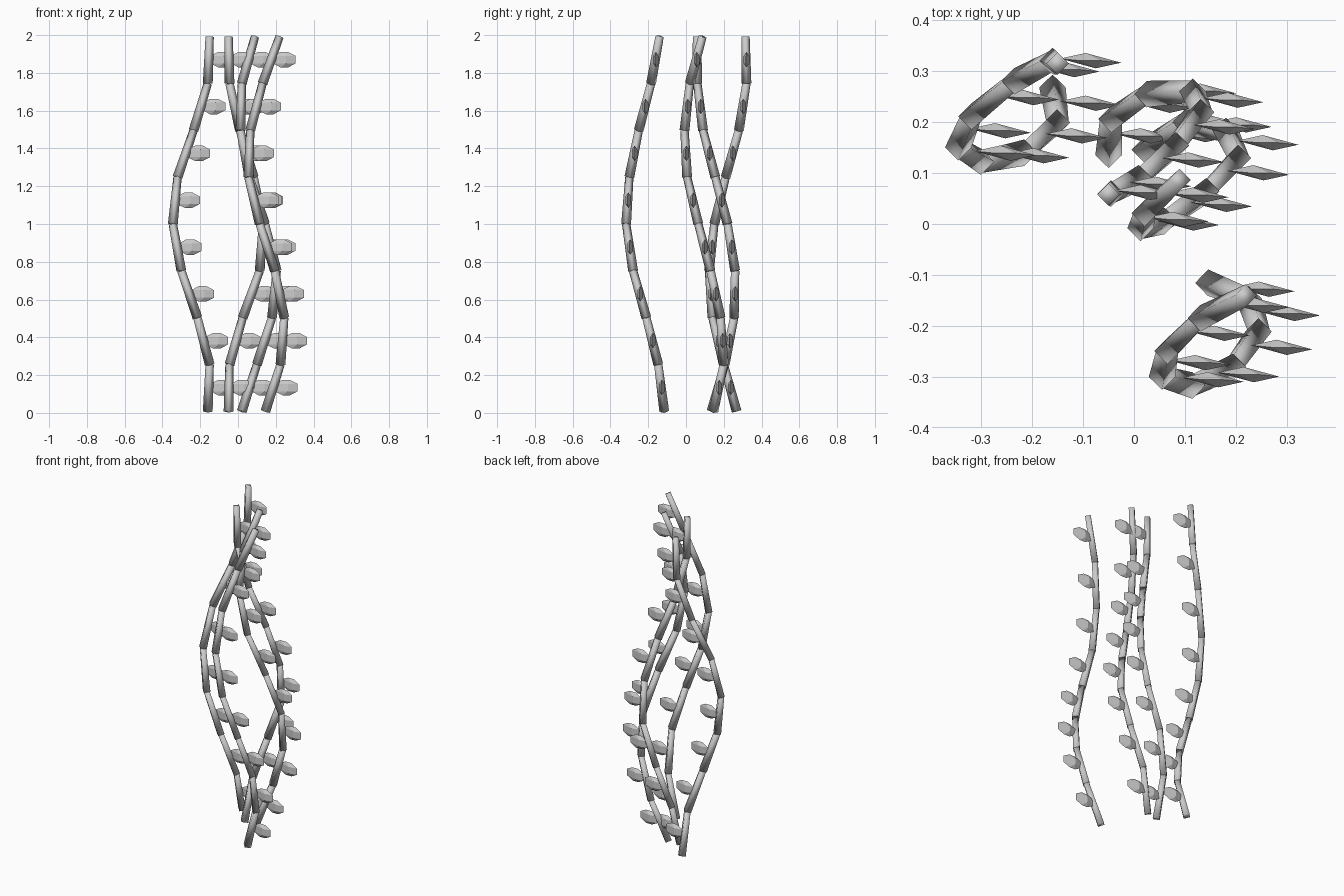
import bpy, bmesh
from mathutils import Vector

if "Cube" in bpy.data.objects:
    bpy.data.objects.remove(bpy.data.objects["Cube"])

Z0, STEP = 0.008, 0.248

# Stem joints (x, y), listed from top to bottom
STRANDS = [
    [(-.15, .315), (-.16, .32), (-.235, .28), (-.32, .21), (-.345, .15),
     (-.30, .122), (-.215, .14), (-.15, .20), (-.16, .268)],
    [(-.05, .058), (-.045, .06), (.01, .09), (.083, .155), (.132, .22),
     (.115, .26), (.025, .255), (-.045, .205), (-.05, .135)],
    [(.09, .087), (.02, .02), (.013, -.008), (.06, .006), (.143, .065),
     (.205, .13), (.18, .183), (.10, .20), (.02, .145)],
    [(.22, -.14), (.13, -.185), (.065, -.25), (.055, -.3), (.115, -.317),
     (.195, -.28), (.245, -.21), (.225, -.147), (.145, -.115)],
]


def finish(bm, name, smooth):
    mesh = bpy.data.meshes.new(name)
    bm.to_mesh(mesh)
    bm.free()
    for p in mesh.polygons:
        p.use_smooth = smooth
    ob = bpy.data.objects.new(name, mesh)
    bpy.context.collection.objects.link(ob)


def add_segment(bm, a, b):
    # Tapered four-sided stem piece from a up to b
    d = b - a
    rot = Vector((0, 0, 1)).rotation_difference(d).to_matrix()
    made = bmesh.ops.create_cone(bm, cap_ends=True, segments=4, radius1=.026,
                                 radius2=.022, depth=d.length)
    for v in made["verts"]:
        v.co = rot @ v.co + (a + b) / 2


def add_leaf(bm, c):
    # Thin faceted blade pointing along x
    pts = []
    for s in (-1, 1):
        for t in (-1, 1):
            pts += [(s * .06, -s * .004, t * .02),
                    (s * .02, 0, t * .041),
                    (-s * .01, s * .015, t * .02)]
    verts = [bm.verts.new(c + Vector(p)) for p in pts]
    bmesh.ops.convex_hull(bm, input=verts)


for n, path in enumerate(STRANDS, 1):
    joints = [Vector((x, y, Z0 + STEP * i))
              for i, (x, y) in enumerate(reversed(path))]
    stem, leaves = bmesh.new(), bmesh.new()
    for a, b in zip(joints, joints[1:]):
        add_segment(stem, a, b)
        add_leaf(leaves, (a + b) / 2 + Vector((.07, .003, .002)))
    finish(stem, f"stem_{n}", True)
    finish(leaves, f"leaves_{n}", False)
